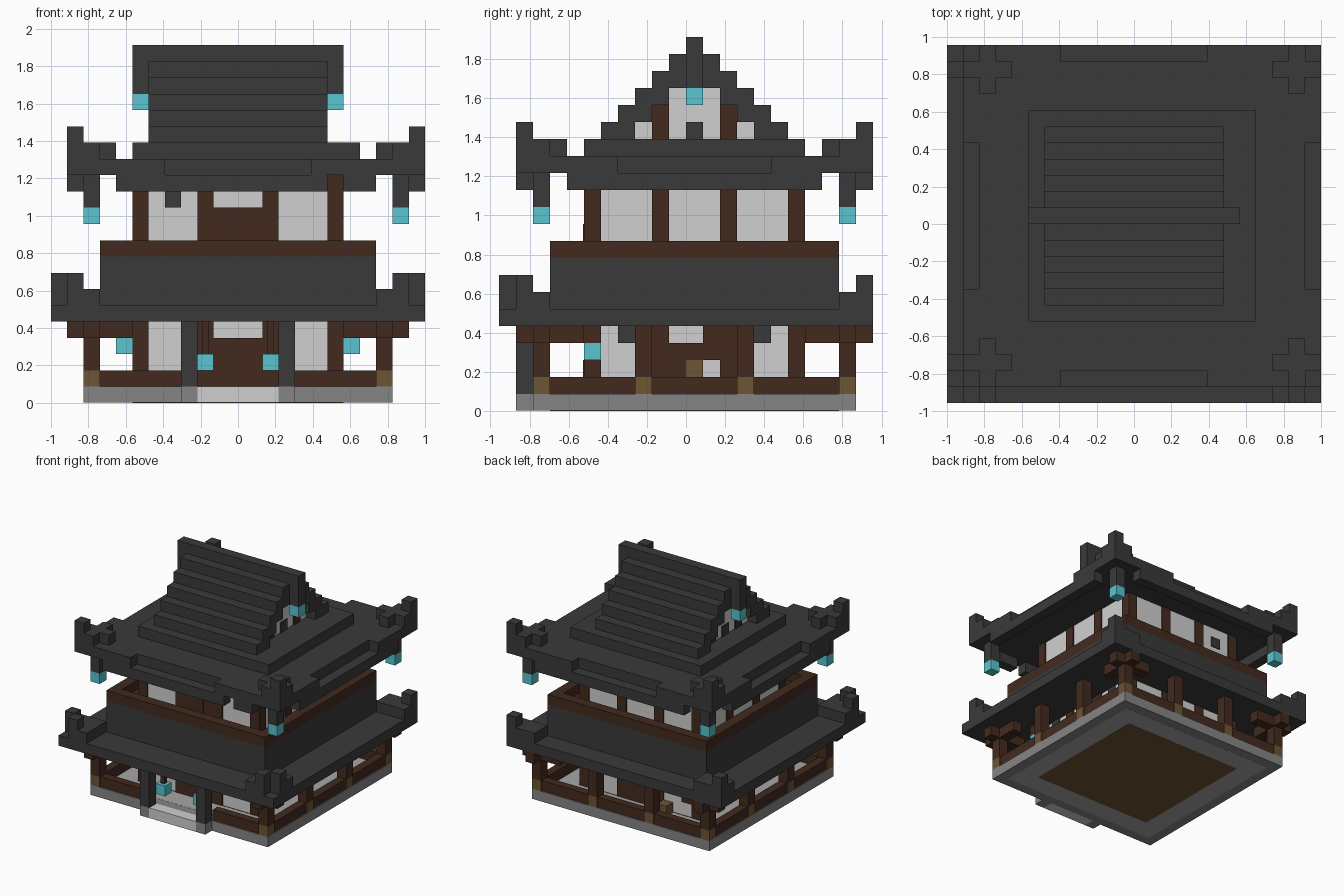
import bpy
import bmesh
from mathutils import Vector

cube = bpy.data.objects.get("Cube")
if cube:
    bpy.data.objects.remove(cube, do_unlink=True)

UNIT = 2 / 23          # size of one block
SPAN = 23              # mirror width of the building, in blocks
WIDE = SPAN + 1        # mirror width of the upper roof
BACK_LIMIT = 22        # the back eave is trimmed here


def make_material(name, r, g, b):
    m = bpy.data.materials.new(name)
    m.diffuse_color = (r, g, b, 1)
    m.use_nodes = True
    bsdf = m.node_tree.nodes["Principled BSDF"]
    bsdf.inputs["Base Color"].default_value = (r, g, b, 1)
    bsdf.inputs["Roughness"].default_value = 0.9
    return m


TILE = make_material("dark roof tile", .042, .042, .042)
WOOD = make_material("dark wood", .054, .023, .013)
PLASTER = make_material("pale plaster", .63, .63, .63)
STONE = make_material("grey stone", .235, .235, .235)
LIGHT_STONE = make_material("light stone", .38, .38, .38)
TEAL = make_material("teal lantern", .1, .56, .63)
GOLD = make_material("ochre wood", .155, .09, .034)


def part(name, material, boxes, sym="", width=SPAN):
    """Boxes in block units; sym: t = swap x and y, x / y = mirror."""
    todo = list(boxes)
    if "t" in sym:
        todo += [(y, x, z) for x, y, z in todo]
    if "x" in sym:
        todo += [((width - x[1], width - x[0]), y, z) for x, y, z in todo]
    if "y" in sym:
        todo += [(x, (SPAN - y[1], SPAN - y[0]), z) for x, y, z in todo]
    bm = bmesh.new()
    for x, y, z in dict.fromkeys(todo):
        y = (y[0], min(y[1], BACK_LIMIT))
        if y[1] <= y[0]:
            continue
        lo = Vector((x[0], y[0], z[0]))
        hi = Vector((x[1], y[1], z[1]))
        for v in bmesh.ops.create_cube(bm, size=1)["verts"]:
            p = [h if c > 0 else l for c, l, h in zip(v.co, lo, hi)]
            v.co = Vector(p) * UNIT - Vector((1, BACK_LIMIT * UNIT / 2, 0))
    mesh = bpy.data.meshes.new(name)
    bm.to_mesh(mesh)
    bm.free()
    mesh.materials.append(material)
    obj = bpy.data.objects.new(name, mesh)
    bpy.context.scene.collection.objects.link(obj)
    return obj


def cell(x, y, z, top=None):
    return ((x, x + 1), (y, y + 1), (z, top or z + 1))


def square(a, z0, z1):
    return ((a, SPAN - a), (a, SPAN - a), (z0, z1))


# Stone base: rim, paved gallery and wooden floor, with the front step
part("base_rim", STONE, [square(2, .02, 1)])
part("base_paving", LIGHT_STONE, [square(3, .01, 1.01)])
part("base_floor", GOLD, [square(5, 0, 1.02)])
part("base_step_sides", STONE, [cell(8, 1, .02, 1)], "x")
part("base_step", PLASTER, [((9, 14), (1, 2.1), (.02, 1.01))])

# Gallery: rails, posts, footings and brackets
part("gallery_rail", WOOD, [((2.1, 2.9), (3, 20), (1, 2))], "x")
part("gallery_back_rail", WOOD, [((3, 20), (20.1, 20.9), (1, 2))])
part("gallery_front_rail", WOOD, [((3, 8), (2.1, 2.9), (1, 2))], "x")
part("corner_posts", WOOD, [cell(2, 2, 2, 5)], "xy")
part("side_posts", WOOD, [cell(2, 8, 2, 5)], "xy")
part("back_posts", WOOD, [cell(8, 20, 2, 5)], "x")
part("post_footings", GOLD, [cell(2, 2, 1), cell(2, 8, 1)], "xy")
part("back_footings", GOLD, [cell(8, 20, 1)], "x")
part("corner_brackets", WOOD, [((1, 5), (2, 3), (4, 5))], "txy")
part("entrance_pillars", TILE, [cell(8, 1, 1, 5)], "x")
part("gallery_barrel", GOLD, [cell(8, 18, 1)])

# Ground floor walls
part("lower_walls", PLASTER, [square(5.1, 1, 5)])
part("lower_corner_posts", WOOD, [cell(5, 5, 1, 5)], "xy")
part("door_jambs", WOOD, [cell(9, 5, 1, 5)], "txy")
part("door_panels", WOOD, [((10, 13), (5, 6), (1, 4))], "xy")
part("side_door_panels", WOOD, [((5, 6), (10, 13), (3, 4)),
                                ((5, 6), (10, 13), (1, 2)),
                                cell(5, 10, 2), cell(5, 12, 4)], "x")
part("side_door_inlays", GOLD, [((5, 6), (11, 12), (2, 3))], "x")
part("door_handle", WOOD, [((11, 12), (4.95, 5), (2, 3))])
part("lower_vents", TILE, [((5, 5.2), (7, 8), (4, 5))], "xy")

# Hanging lanterns on the ground floor
part("door_lanterns", TEAL, [cell(9, 2, 2)], "x")
part("door_lantern_hangers", WOOD, [((9.3, 9.7), (2.3, 2.7), (3, 5))], "x")
part("side_lanterns", TEAL, [cell(4, 5, 3)], "x")
part("side_lantern_brackets", WOOD, [cell(4, 5, 4)], "x")

# Lower roof: flat eave, raised corners and the tall skirt
part("lower_eave", TILE, [((0, 23), (0, 22), (5, 6))])
part("lower_roof_corners", TILE, [((0, 3), (1, 3), (6, 7)),
                                  ((1, 3), (0, 1), (6, 7))], "xy")
part("lower_roof_tips", TILE, [cell(0, 1, 7), cell(1, 0, 7)], "xy")
part("roof_skirt", TILE, [square(3, 6, 9)])

# Balcony
part("balcony_deck", WOOD, [square(4, 9, 9.1)])
part("balcony_rail", WOOD, [((3, 4), (3, 20), (9, 10))], "txy")

# Upper floor walls
part("upper_walls", PLASTER, [square(5.1, 9, 14)])
part("upper_corner_posts", WOOD, [cell(5, 5, 9, 14)], "xy")
part("upper_posts", WOOD, [cell(5, 9, 9, 14)], "txy")
part("upper_door", WOOD, [((10, 13), (5, 6), (9, 12))])
part("upper_door_handle", WOOD, [((11, 12), (4.95, 5), (9, 11))])
part("upper_vents", TILE, [((7, 8), (5, 5.2), (12, 13))], "y")

# Upper roof, one block wider toward the left: low eaves with raised ends
part("upper_front_eave", TILE, [((4, 17), (1, 2), (13, 14)),
                                ((18, 20), (1, 2), (13, 14))])
part("upper_back_eave", TILE, [((4, 20), (21, 22), (13, 14))])
part("upper_side_eaves", TILE, [((1, 2), (4, 19), (13, 14))], "x", WIDE)
part("upper_roof_slab", TILE, [((2, 22), (2, 21), (14, 15))])
part("upper_eave_ends", TILE, [((1, 7), (1, 2), (14, 15))], "xy")
part("upper_side_eave_ends", TILE, [((1, 2), (1, 7), (14, 15))], "xy", WIDE)
part("upper_roof_crosses", TILE, [((1, 4), (2, 3), (15, 16)),
                                  ((2, 3), (1, 4), (15, 16))], "xy", WIDE)
part("upper_roof_tips", TILE, [cell(1, 1, 15, 17)], "xy", WIDE)
part("eave_lantern_hangers", TILE, [cell(2, 2, 12, 14)], "xy", WIDE)
part("eave_lanterns", TEAL, [cell(2, 2, 11)], "xy", WIDE)
part("upper_roof_tier", TILE, [((5, 19), (5, 18), (15, 16))])

# Stepped gable roof with ridge
steps = [((6, 17), (6 + n, 7 + n), (max(16, 15 + n), 17 + n)) for n in range(5)]
part("gable_roof", TILE, steps, "y")
part("ridge", TILE, [((5, 18), (11, 12), (21, 22)),
                     ((6, 17), (11, 12), (19, 21))])
part("ridge_ends", TILE, [cell(5, 11, 19, 21)], "x")
part("ridge_lanterns", TEAL, [cell(5, 11, 18)], "x")
gable = [((7, 16), (8 + n, 15 - n), (16 + n, 17 + n)) for n in range(3)]
part("gable_walls", PLASTER, gable)
part("gable_posts", WOOD, [((6.9, 7), (9, 10), (16, 18))], "xy")
part("gable_vents", TILE, [((6.9, 7), (11, 12), (16, 17))], "x")
